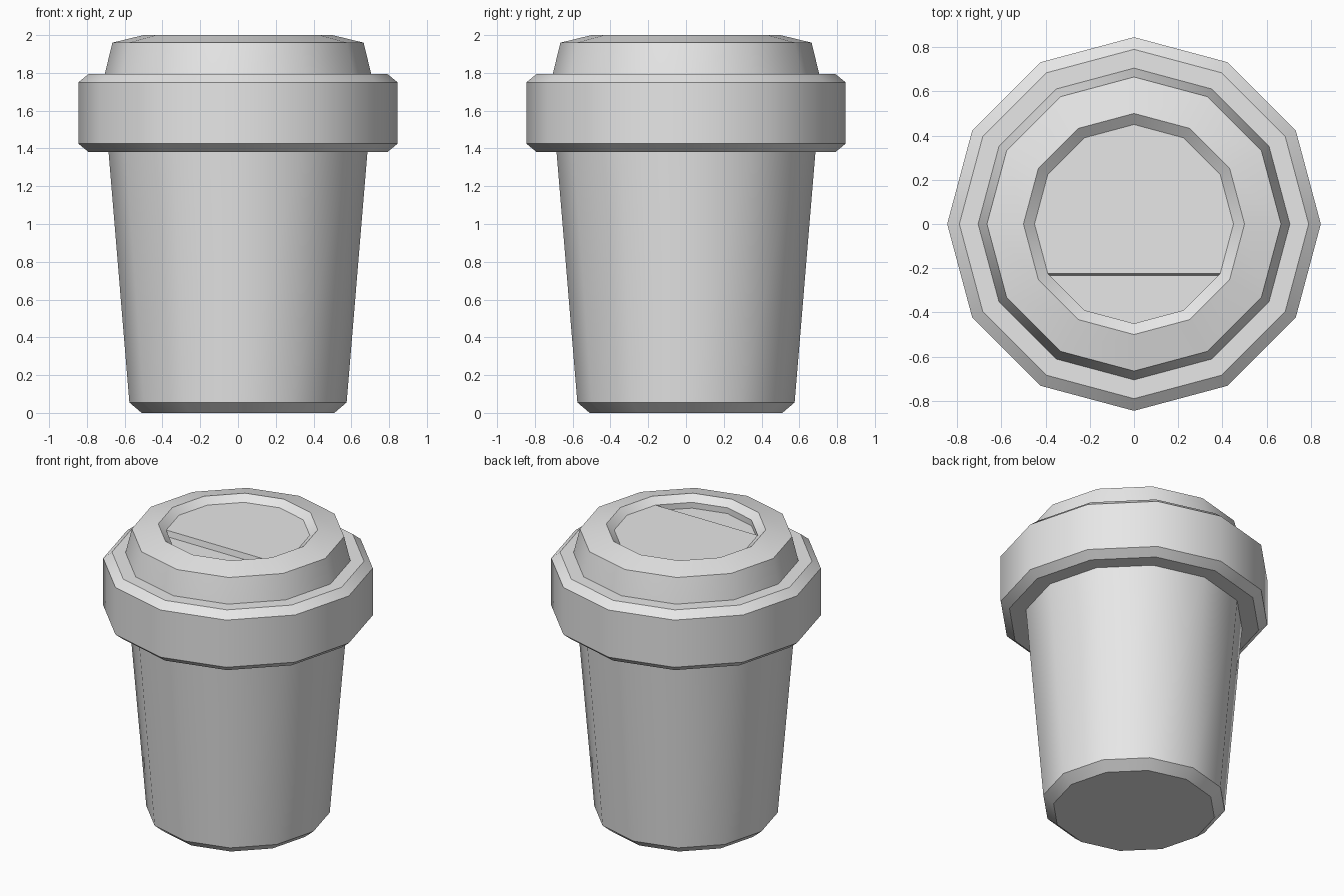
import bpy
import bmesh
import math

SIDES = 12

cube = bpy.data.objects.get("Cube")
if cube:
    bpy.data.objects.remove(cube, do_unlink=True)

grey = bpy.data.materials.new("light_grey")
grey.use_nodes = True
COLOUR = (0.8, 0.8, 0.8, 1.0)
grey.diffuse_color = COLOUR
grey.node_tree.nodes["Principled BSDF"].inputs["Base Color"].default_value = COLOUR


def lathe(profile):
    """Closed solid turned from (radius, height) pairs, with flat end caps."""
    bm = bmesh.new()
    rings = []
    for r, z in profile:
        angles = [math.tau * i / SIDES for i in range(SIDES)]
        rings.append([bm.verts.new((r * math.cos(a), r * math.sin(a), z)) for a in angles])
    for low, high in zip(rings, rings[1:]):
        for i in range(SIDES):
            j = (i + 1) % SIDES
            bm.faces.new((low[i], low[j], high[j], high[i]))
    bm.faces.new(list(reversed(rings[0])))
    top = bm.faces.new(rings[-1])
    return bm, rings, top


def finish(bm, name):
    """Turn the bmesh into a shaded object."""
    bmesh.ops.recalc_face_normals(bm, faces=bm.faces[:])
    mesh = bpy.data.meshes.new(name)
    bm.to_mesh(mesh)
    bm.free()
    mesh.materials.append(grey)
    obj = bpy.data.objects.new(name, mesh)
    bpy.context.collection.objects.link(obj)
    bpy.ops.object.select_all(action='DESELECT')
    obj.select_set(True)
    bpy.context.view_layer.objects.active = obj
    bpy.ops.object.shade_smooth_by_angle(angle=math.radians(35))
    return obj


# Tapered cup with a bevelled foot
bm, rings, top = lathe([(0.51, 0), (0.575, 0.055), (0.687, 1.40)])
finish(bm, "cup")

# Wide bevelled band around the rim
bm, rings, top = lathe([(0.79, 1.38), (0.845, 1.425), (0.845, 1.75), (0.79, 1.795)])
finish(bm, "lid_band")

# Raised lid with a sunken centre
bm, rings, top = lathe([(0.708, 1.78), (0.705, 1.795), (0.665, 1.96), (0.5, 2.0), (0.45, 1.96)])

# Sipping recess: front segment of the sunken floor, pushed lower
bmesh.utils.face_split(top, rings[-1][7], rings[-1][11])
bm.faces.ensure_lookup_table()
floor = [f for f in bm.faces if all(v in rings[-1] for v in f.verts)]
front = min(floor, key=lambda f: f.calc_center_median().y)
pushed = bmesh.ops.extrude_discrete_faces(bm, faces=[front])["faces"][0]
bmesh.ops.translate(bm, verts=pushed.verts[:], vec=(0, 0, -0.04))
for v in pushed.verts:
    if v.co.y > -0.3:
        v.co.y -= 0.007
finish(bm, "lid_top")
